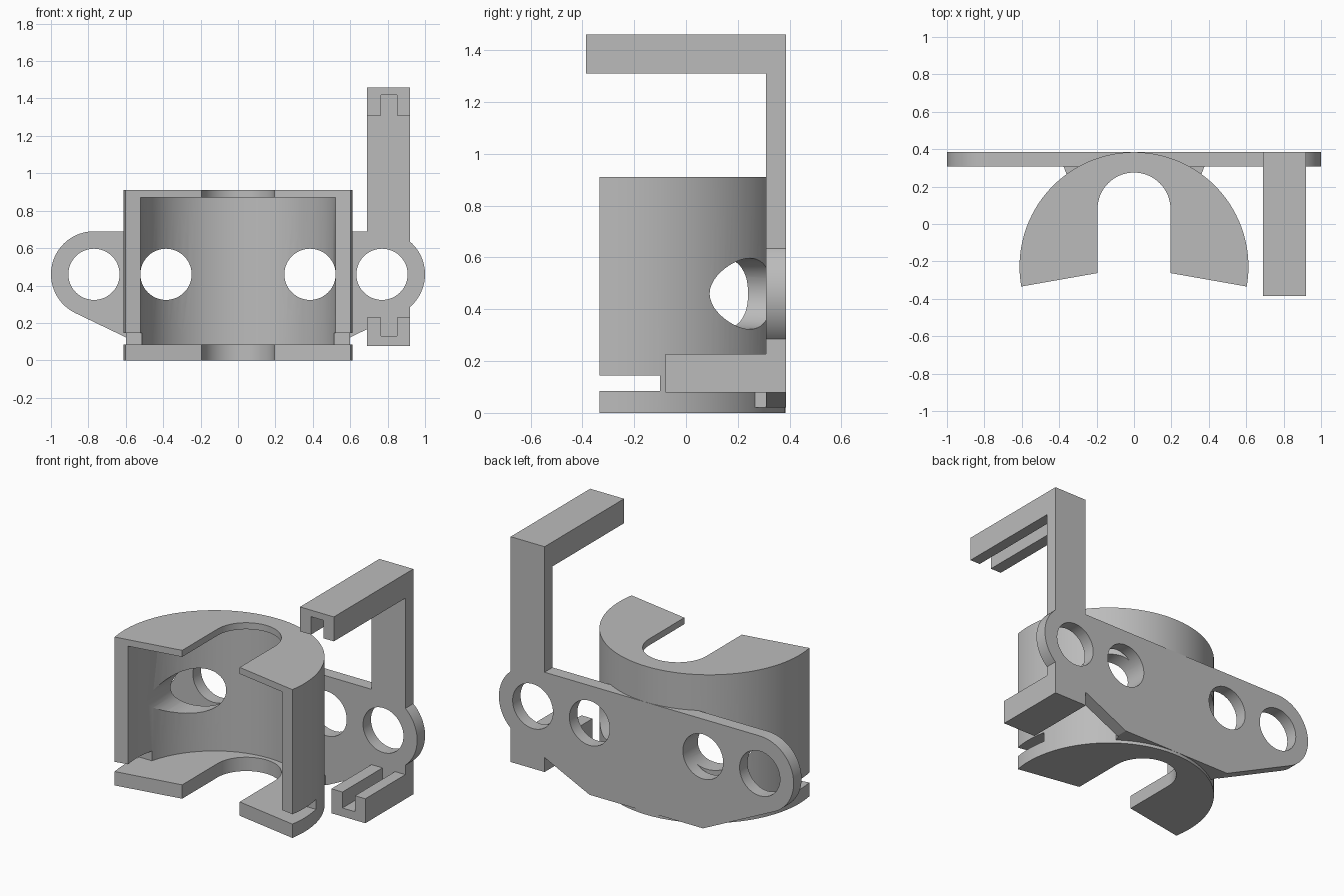
import bpy, bmesh, math

if "Cube" in bpy.data.objects:
    bpy.data.objects.remove(bpy.data.objects["Cube"])

CY = -0.228            # centre of the round holder in y
BACK, FACE = 0.385, 0.308   # back plate rear and front planes

grey = bpy.data.materials.new("plain grey")
grey.diffuse_color = (0.5, 0.5, 0.5, 1)
grey.use_nodes = True
grey.node_tree.nodes["Principled BSDF"].inputs["Base Color"].default_value = grey.diffuse_color


def prism(name, pts, lo, hi, axis="z"):
    """Extrude a 2D outline along z (xy outline) or along y (xz outline)."""
    bm = bmesh.new()
    put = (lambda a, b, h: (a, b, h)) if axis == "z" else (lambda a, b, h: (a, h, b))
    face = bm.faces.new([bm.verts.new(put(a, b, lo)) for a, b in pts])
    new = bmesh.ops.extrude_face_region(bm, geom=[face])["geom"]
    shift = (0, 0, hi - lo) if axis == "z" else (0, hi - lo, 0)
    bmesh.ops.translate(bm, vec=shift, verts=[v for v in new if isinstance(v, bmesh.types.BMVert)])
    bmesh.ops.recalc_face_normals(bm, faces=bm.faces)
    me = bpy.data.meshes.new(name)
    bm.to_mesh(me)
    bm.free()
    me.materials.append(grey)
    ob = bpy.data.objects.new(name, me)
    bpy.context.collection.objects.link(ob)
    return ob


def box(name, x0, x1, y0, y1, z0, z1):
    return prism(name, [(x0, y0), (x1, y0), (x1, y1), (x0, y1)], z0, z1)


def arc(cx, cy, r, a0, a1, n):
    return [(cx + r * math.cos(math.radians(a0 + (a1 - a0) * i / n)),
             cy + r * math.sin(math.radians(a0 + (a1 - a0) * i / n))) for i in range(n + 1)]


def combine(ob, other, op):
    mod = ob.modifiers.new(op, "BOOLEAN")
    mod.operation, mod.solver, mod.object = op, "EXACT", other
    bpy.context.view_layer.objects.active = ob
    bpy.ops.object.modifier_apply(modifier=mod.name)
    bpy.data.objects.remove(other)


# round holder: 200 degree sector
holder = prism("holder_bracket", arc(0, CY, 0.612, -10, 190, 80) + [(0, CY)], 0, 0.91)

# hollow inside, leaving floor and lid
combine(holder, prism("cavity", arc(0, CY, 0.53, 0, 355, 71), 0.085, 0.87), "DIFFERENCE")

# foot block joining the floor to the back plate
combine(holder, prism("foot", [(-0.335, 0.2), (0.335, 0.2), (0.385, 0.33), (-0.385, 0.33)],
                      0.02, 0.078), "UNION")

# rounded slot through floor and lid
slot = [(-0.195, -0.6), (0.195, -0.6)] + arc(0, 0.08, 0.195, 0, 180, 32)
combine(holder, prism("slot", slot, -0.1, 1.0), "DIFFERENCE")

# gap between the side walls and the floor at the front
combine(holder, box("gap", -0.8, 0.8, -0.6, -0.1, 0.085, 0.145), "DIFFERENCE")

# back plate with rounded ears and tapered bottom
right = arc(0.77, 0.46, 0.23, -64.4, 90, 32)
left = [(-x, z) for x, z in reversed(right)]
plate = prism("plate", [(0.385, 0.02)] + right + left + [(-0.385, 0.02)], FACE, BACK, "y")

# upright arm with top and bottom clip bars
side = [(-0.385, 1.31), (FACE, 1.31), (FACE, 0.228), (-0.08, 0.228),
        (-0.08, 0.078), (BACK, 0.078), (BACK, 1.46), (-0.385, 1.46)]
arm = prism("arm", side, 0.69, 0.92)
for v in arm.data.vertices:      # turn the outline into the side plane
    y, z, x = v.co
    v.co = (x, y, z)

# grooves in the clip bars
for z0, z1 in ((1.2, 1.42), (0.13, 0.3)):
    combine(arm, box("groove", 0.765, 0.85, -0.6, FACE, z0, z1), "DIFFERENCE")

combine(plate, arm, "UNION")
combine(holder, plate, "UNION")

# four round holes
for x in (-0.77, -0.385, 0.385, 0.77):
    hole = prism("hole", arc(x, 0.46, 0.137, 0, 352.5, 47), -0.2, 0.6, "y")
    combine(holder, hole, "DIFFERENCE")

# shading
bpy.ops.object.select_all(action="DESELECT")
holder.select_set(True)
bpy.context.view_layer.objects.active = holder
bpy.ops.object.shade_smooth_by_angle(angle=math.radians(25))
